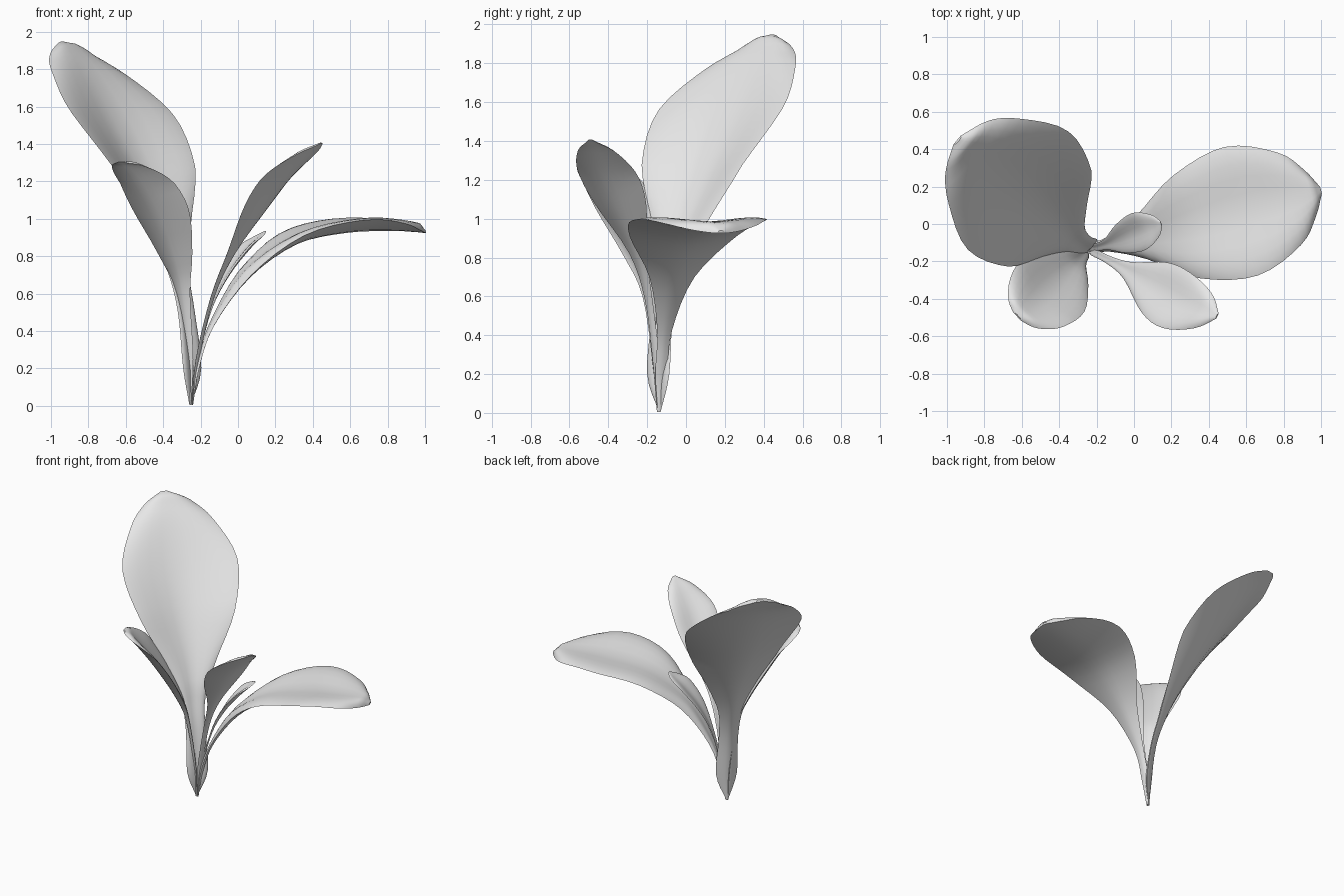
import bpy
import bmesh
from math import pi, sin
from mathutils import Vector

cube = bpy.data.objects.get("Cube")
if cube:
    bpy.data.objects.remove(cube, do_unlink=True)

grey = bpy.data.materials.new("leaf_grey")
grey.use_nodes = True
grey.diffuse_color = (0.8, 0.8, 0.8, 1)
grey.node_tree.nodes["Principled BSDF"].inputs["Base Color"].default_value = (0.8, 0.8, 0.8, 1)

ROOT = (-0.25, -0.14, 0.005, 0.006)
STEPS = 4      # stations between two rib points
HALF = 6       # strips on each side of the rib


def smooth_path(points):
    """Catmull-Rom curve through (x, y, z, half width) points."""
    pts = [Vector(p) for p in points]
    pts = [pts[0] * 2 - pts[1]] + pts + [pts[-1] * 2 - pts[-2]]
    path = []
    for a, b, c, d in zip(pts, pts[1:], pts[2:], pts[3:]):
        for i in range(STEPS):
            t = i / STEPS
            path.append((b * 2 + (c - a) * t + (a * 2 - b * 5 + c * 4 - d) * t ** 2
                         + (b * 3 - a - c * 3 + d) * t ** 3) / 2)
    return path + [pts[-2]]


def leaf(name, rib, cup, flat_from, thickness):
    """Fleshy blade swept along its rib, cupped low down and flattening by the fraction flat_from."""
    path = smooth_path([ROOT] + rib)
    spine = [p.to_3d() for p in path]
    last = len(spine) - 1
    out = spine[-1] - spine[0]
    side = Vector((-out.y, out.x, 0)).normalized()
    across = [sin(k / HALF * pi / 2) for k in range(-HALF, HALF + 1)]
    bm = bmesh.new()
    rings = []
    for i, p in enumerate(spine):
        along = spine[min(i + 1, last)] - spine[max(i - 1, 0)]
        inward = along.cross(side).normalized()
        width = max(path[i].w, 0.005)
        depth = width * cup * min(1, max(0, 3.3 * (flat_from - i / last)))
        body = thickness * min(1, 0.1 + width / 0.12)
        # Outer skin, then inner skin back to the start, meeting at both rims
        outer = [p + side * width * u + inward * (depth * abs(u) ** 1.6 - 0.01) for u in across]
        inner = [q + inward * body * (1 - u ** 4) for q, u in zip(outer, across)]
        rings.append([bm.verts.new(q) for q in outer + inner[-2:0:-1]])
    for low, high in zip(rings, rings[1:]):
        for k in range(len(low)):
            n = (k + 1) % len(low)
            bm.faces.new((low[k], low[n], high[n], high[k]))
    bm.faces.new(rings[0])
    bm.faces.new(rings[-1])
    bmesh.ops.recalc_face_normals(bm, faces=bm.faces)
    mesh = bpy.data.meshes.new(name)
    bm.to_mesh(mesh)
    bm.free()
    mesh.materials.append(grey)
    obj = bpy.data.objects.new(name, mesh)
    bpy.context.collection.objects.link(obj)
    bpy.ops.object.select_all(action="DESELECT")
    obj.select_set(True)
    bpy.context.view_layer.objects.active = obj
    bpy.ops.object.shade_smooth_by_angle()


# Tall broad leaf at the back right
leaf("tall_leaf", [
    (-0.26, -0.13, 0.2, 0.075), (-0.29, -0.11, 0.5, 0.07), (-0.34, -0.07, 0.72, 0.09),
    (-0.41, 0.0, 0.94, 0.18), (-0.53, 0.1, 1.21, 0.34), (-0.68, 0.23, 1.51, 0.415),
    (-0.81, 0.345, 1.76, 0.3), (-0.89, 0.415, 1.885, 0.17), (-0.94, 0.445, 1.945, 0.03)],
    0.4, 0.86, 0.04)

# Wide arching leaf on the left
leaf("arching_leaf", [
    (-0.22, -0.13, 0.2, 0.03), (-0.14, -0.11, 0.43, 0.04), (0.05, -0.07, 0.69, 0.12),
    (0.3, -0.01, 0.87, 0.285), (0.58, 0.07, 0.935, 0.355), (0.83, 0.135, 0.945, 0.255),
    (0.94, 0.165, 0.94, 0.13), (1.0, 0.18, 0.935, 0.02)], 0.19, 1.0, 0.05)

# Medium leaf at the front right
leaf("front_right_leaf", [
    (-0.26, -0.15, 0.25, 0.03), (-0.3, -0.19, 0.6, 0.055), (-0.36, -0.25, 0.8, 0.135),
    (-0.455, -0.345, 1.02, 0.22), (-0.54, -0.43, 1.19, 0.2), (-0.595, -0.475, 1.28, 0.12),
    (-0.62, -0.49, 1.31, 0.03)], 0.34, 0.98, 0.03)

# Medium leaf at the front left
leaf("front_left_leaf", [
    (-0.22, -0.15, 0.25, 0.02), (-0.14, -0.19, 0.58, 0.022), (-0.03, -0.25, 0.82, 0.05),
    (0.13, -0.35, 1.06, 0.15), (0.25, -0.42, 1.22, 0.165), (0.37, -0.465, 1.345, 0.105),
    (0.44, -0.49, 1.41, 0.015)], 0.28, 1.0, 0.03)

# Small young leaf in the middle
leaf("young_leaf", [
    (-0.22, -0.13, 0.25, 0.02), (-0.15, -0.11, 0.52, 0.03), (-0.06, -0.075, 0.7, 0.08),
    (0.04, -0.035, 0.83, 0.105), (0.11, -0.01, 0.905, 0.065), (0.14, 0.0, 0.94, 0.012)],
    0.3, 1.0, 0.02)
